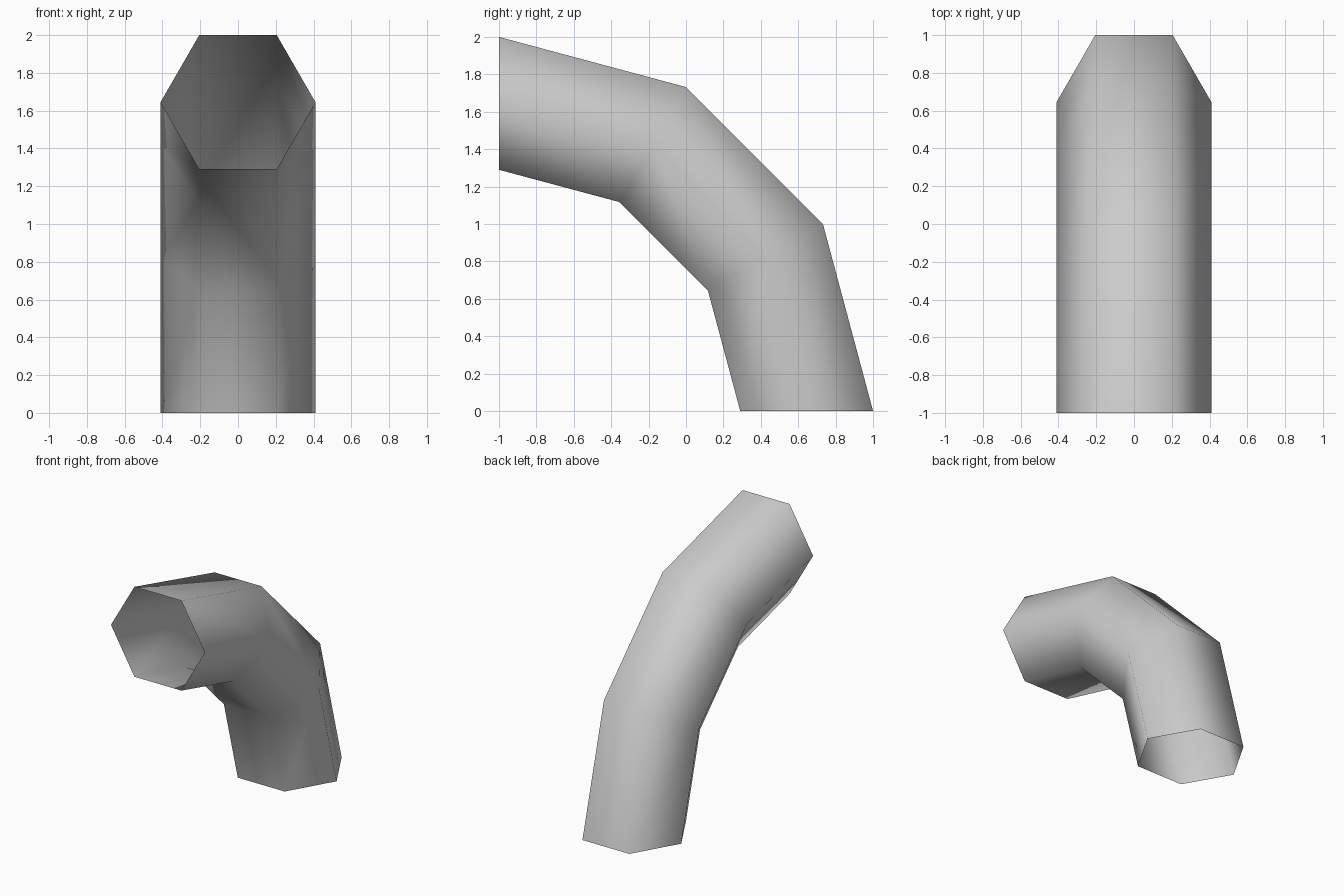
import bpy
import bmesh
from math import cos, sin, pi, tau

cube = bpy.data.objects.get("Cube")
if cube:
    bpy.data.objects.remove(cube, do_unlink=True)

SIDES, TUBE_RADIUS, BEND_RADIUS, BEND_STEPS = 6, 0.41, 1.645, 3
PIVOT_Y = -1.0

# Plain grey surface
grey = bpy.data.materials.new("light_grey")
grey.use_nodes = True
colour = (0.6, 0.6, 0.6, 1)
grey.diffuse_color = colour
grey.node_tree.nodes["Principled BSDF"].inputs["Base Color"].default_value = colour

# Hexagonal profile on the ground, corners pointing left and right
bm = bmesh.new()
ring = []
for i in range(SIDES):
    a = tau * i / SIDES
    ring.append(bm.verts.new((TUBE_RADIUS * cos(a),
                              PIVOT_Y + BEND_RADIUS + TUBE_RADIUS * sin(a), 0)))
edges = [bm.edges.new((ring[i], ring[(i + 1) % SIDES])) for i in range(SIDES)]

# Sweep through a quarter turn; both ends stay open
bmesh.ops.spin(bm, geom=ring + edges, cent=(0, PIVOT_Y, 0), axis=(1, 0, 0),
               angle=pi / 2, steps=BEND_STEPS, use_duplicate=False)
bmesh.ops.remove_doubles(bm, verts=bm.verts[:], dist=0.0001)

# Turn every face away from the bent centre line
bm.normal_update()
for face in bm.faces:
    c = face.calc_center_median()
    arm = c.copy()
    arm.x, arm.y = 0, c.y - PIVOT_Y
    centre = arm.normalized() * BEND_RADIUS * cos(pi / 4 / BEND_STEPS)
    centre.y += PIVOT_Y
    if face.normal.dot(c - centre) < 0:
        face.normal_flip()
    face.smooth = True

mesh = bpy.data.meshes.new("pipe_elbow")
bm.to_mesh(mesh)
bm.free()
mesh.materials.append(grey)
pipe = bpy.data.objects.new("pipe_elbow", mesh)
bpy.context.collection.objects.link(pipe)
